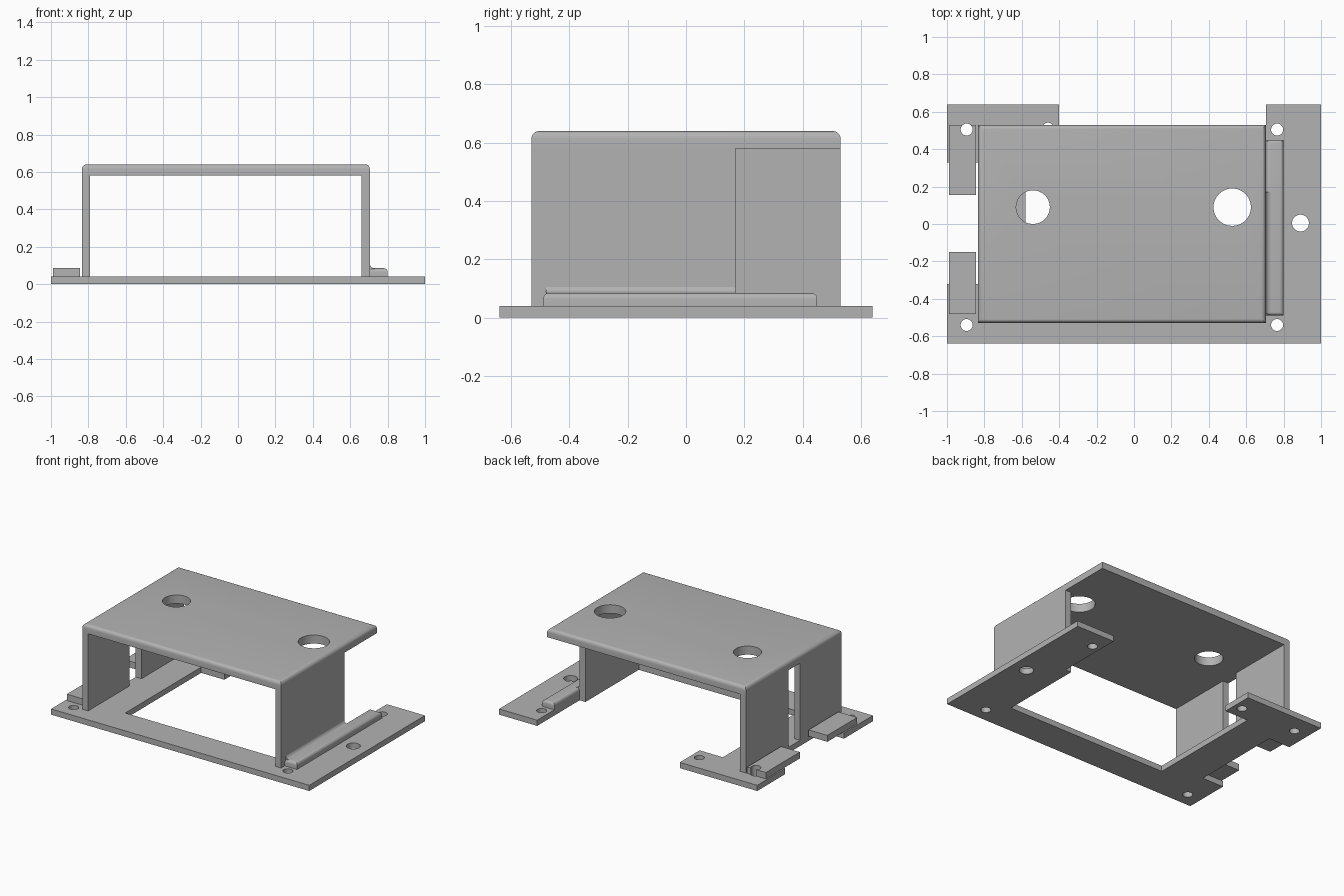
import bpy, bmesh
from math import radians

if "Cube" in bpy.data.objects:
    bpy.data.objects.remove(bpy.data.objects["Cube"])

# Single grey finish
grey = bpy.data.materials.new("plain grey")
grey.use_nodes = True
COLOR = (0.45, 0.45, 0.45, 1)
grey.diffuse_color = COLOR
grey.node_tree.nodes["Principled BSDF"].inputs["Base Color"].default_value = COLOR

PLATE, CEIL, TOP = 0.04, 0.58, 0.64   # key heights
LEFT, RIGHT, DEPTH = -0.835, 0.705, 0.53   # outer faces of the bracket
WALL = 0.045


def finish(name, bm):
    bmesh.ops.recalc_face_normals(bm, faces=bm.faces)
    mesh = bpy.data.meshes.new(name)
    bm.to_mesh(mesh)
    bm.free()
    mesh.materials.append(grey)
    obj = bpy.data.objects.new(name, mesh)
    bpy.context.collection.objects.link(obj)
    return obj


def prism(name, outline, z0, z1):
    bm = bmesh.new()
    face = bm.faces.new([bm.verts.new((x, y, z0)) for x, y in outline])
    new = bmesh.ops.extrude_face_region(bm, geom=[face])["geom"]
    verts = [v for v in new if isinstance(v, bmesh.types.BMVert)]
    bmesh.ops.translate(bm, verts=verts, vec=(0, 0, z1 - z0))
    return finish(name, bm)


def box(name, x0, x1, y0, y1, z0, z1, rounding=0):
    obj = prism(name, [(x0, y0), (x1, y0), (x1, y1), (x0, y1)], z0, z1)
    if rounding:
        # Round only the rim of the upper face
        bm = bmesh.new()
        bm.from_mesh(obj.data)
        rim = [e for e in bm.edges if all(v.co.z > z1 - 0.001 for v in e.verts)]
        bmesh.ops.bevel(bm, geom=rim, offset=rounding, segments=5,
                        profile=0.5, affect='EDGES')
        bm.to_mesh(obj.data)
        bm.free()
    return obj


def activate(obj):
    bpy.ops.object.select_all(action='DESELECT')
    obj.select_set(True)
    bpy.context.view_layer.objects.active = obj


def drill(obj, x, y, radius):
    bpy.ops.mesh.primitive_cylinder_add(vertices=48, radius=radius, depth=3, location=(x, y, 0))
    cutter = bpy.context.object
    cutter.hide_render = True
    mod = obj.modifiers.new("hole", 'BOOLEAN')
    mod.operation, mod.solver, mod.object = 'DIFFERENCE', 'EXACT', cutter
    activate(obj)
    bpy.ops.object.modifier_apply(modifier=mod.name)
    bpy.data.objects.remove(cutter)


# Base plate, open at the back and notched on one side
base = prism("base_plate", [
    (-1, -.64), (1, -.64), (1, .64), (RIGHT, .64), (RIGHT, .17), (.66, .17),
    (.66, -.42), (-.58, -.42), (-.58, .42), (-.4, .42), (-.4, .64), (-1, .64),
    (-1, .33), (LEFT, .33), (LEFT, -.32), (-1, -.32)], 0, PLATE)

# Bracket roof and walls
roof = box("bracket_roof", LEFT, RIGHT, -DEPTH, DEPTH, CEIL, TOP, 0.025)
for name, y0, y1 in (("front", -DEPTH, -.07), ("back", .06, DEPTH)):
    box("slotted_wall_" + name, LEFT, LEFT + WALL, y0, y1, PLATE, CEIL)
box("short_wall", RIGHT - WALL, RIGHT, -DEPTH, .17, PLATE, CEIL)

# Overhanging tabs beside the notch
box("front_tab", -.99, -.845, -.48, -.15, PLATE, .085)
back_tab = box("back_tab", -.99, -.845, .155, DEPTH, PLATE, .085)

# Rounded rib along the short wall, with a fillet against the wall
ridge = box("rounded_rib", RIGHT, .8, -.49, .45, PLATE, .085, 0.02)
bm = bmesh.new()
section = [(RIGHT, .07), (.73, .07), (.73, .085), (.718, .088), (.709, .095), (RIGHT, .105)]
face = bm.faces.new([bm.verts.new((x, -.48, z)) for x, z in section])
new = bmesh.ops.extrude_face_region(bm, geom=[face])["geom"]
bmesh.ops.translate(bm, vec=(0, .65, 0),
                    verts=[v for v in new if isinstance(v, bmesh.types.BMVert)])
fillet = finish("rib_fillet", bm)

# Screw holes and round openings
for x, y in ((-.895, .505), (-.895, -.54), (.765, .505), (.765, -.54), (-.46, .51)):
    drill(base, x, y, 0.032)
drill(base, .89, .005, 0.045)
drill(back_tab, -.895, .505, 0.032)
drill(roof, -.54, .09, 0.09)
drill(roof, .525, .09, 0.1)

for obj in (base, roof, back_tab, ridge, fillet):
    activate(obj)
    bpy.ops.object.shade_smooth_by_angle(angle=radians(35))
